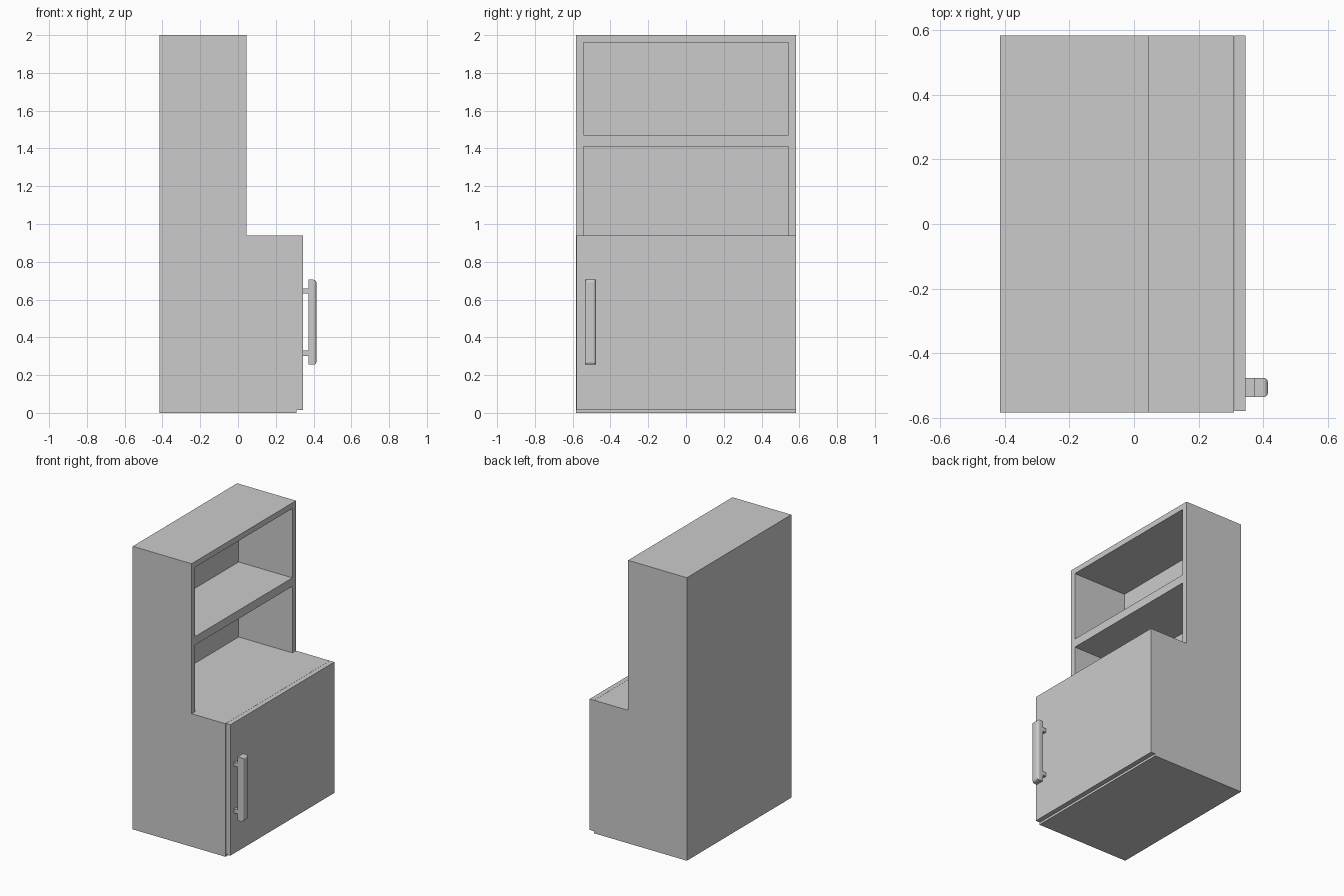
import bpy, bmesh

if "Cube" in bpy.data.objects:
    bpy.data.objects.remove(bpy.data.objects["Cube"])

W = 0.583          # half width of the cabinet
T = 0.04           # board thickness


def finish(name, bm):
    bmesh.ops.recalc_face_normals(bm, faces=bm.faces)
    me = bpy.data.meshes.new(name)
    bm.to_mesh(me)
    bm.free()
    ob = bpy.data.objects.new(name, me)
    bpy.context.collection.objects.link(ob)
    return ob


def box(name, lo, hi, round_front=0.0):
    bm = bmesh.new()
    bmesh.ops.create_cube(bm, size=1)
    for v in bm.verts:
        v.co = [l + (c + 0.5) * (h - l) for c, l, h in zip(v.co, lo, hi)]
    if round_front:
        edges = [e for e in bm.edges if all(v.co.x > hi[0] - 1e-4 for v in e.verts)]
        bmesh.ops.bevel(bm, geom=edges, offset=round_front, segments=3,
                        profile=0.5, affect='EDGES')
    return finish(name, bm)


# Carcass: stepped side profile extruded across the width
profile = [(-0.415, 0), (0.31, 0), (0.31, 0.94), (0.045, 0.94), (0.045, 2), (-0.415, 2)]
bm = bmesh.new()
face = bm.faces.new([bm.verts.new((x, -W, z)) for x, z in profile])
ext = bmesh.ops.extrude_face_region(bm, geom=[face])
bmesh.ops.translate(bm, vec=(0, 2 * W, 0),
                    verts=[g for g in ext["geom"] if isinstance(g, bmesh.types.BMVert)])
carcass = finish("carcass", bm)

# Hollows: two open shelves above, one compartment behind the door
for name, z0, z1, x1 in [("upper_niche", 1.47, 1.96, 0.1),
                         ("lower_niche", 0.94, 1.41, 0.1),
                         ("door_compartment", T, 0.94 - T, 0.4)]:
    cutter = box(name + "_cutter", (-0.375, -W + T, z0), (x1, W - T, z1))
    cutter.hide_render = True
    cutter.hide_viewport = True
    cutter.display_type = 'WIRE'
    mod = carcass.modifiers.new(name, 'BOOLEAN')
    mod.operation = 'DIFFERENCE'
    mod.solver = 'EXACT'
    mod.object = cutter

# Door
box("door", (0.311, -0.579, 0.015), (0.345, W, 0.94))

# Handle: rounded grip on two short posts
box("handle_grip", (0.372, -0.536, 0.255), (0.415, -0.476, 0.705), round_front=0.015)
for label, z in [("lower", 0.316), ("upper", 0.645)]:
    box(f"handle_post_{label}", (0.344, -0.536, z - 0.014), (0.374, -0.476, z + 0.014))
